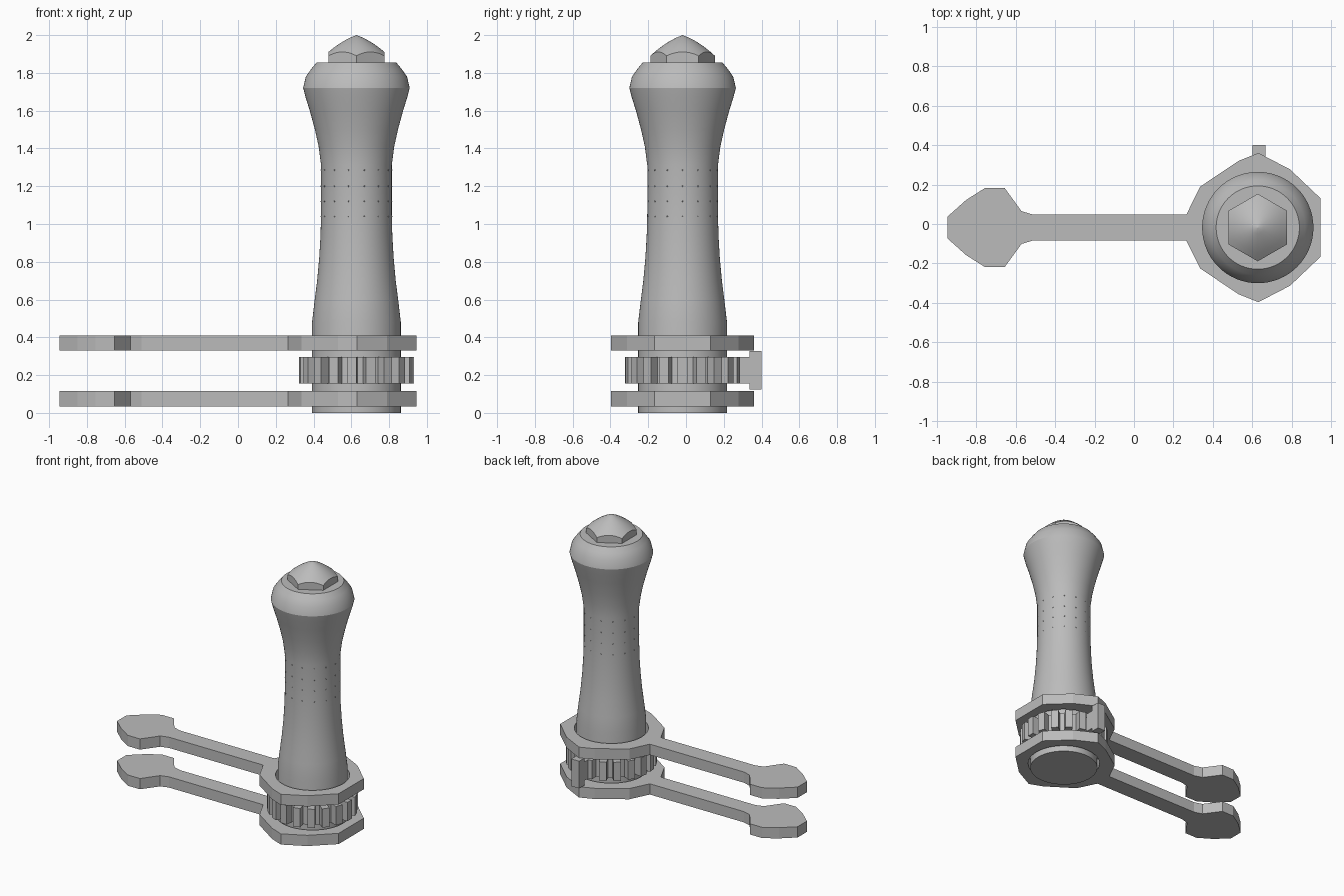
import bpy, bmesh, math
from mathutils import Matrix, Vector

cube = bpy.data.objects.get("Cube")
if cube:
    bpy.data.objects.remove(cube)

CX, CY = 0.627, -0.018          # axis of the handle

grey = bpy.data.materials.new("plain grey")
grey.use_nodes = True
colour = (0.5, 0.5, 0.5, 1)
grey.diffuse_color = colour
grey.node_tree.nodes["Principled BSDF"].inputs["Base Color"].default_value = colour


def finish(name, bm, smooth=False):
    """Turn a bmesh into a named, coloured object."""
    bmesh.ops.recalc_face_normals(bm, faces=bm.faces)
    mesh = bpy.data.meshes.new(name)
    bm.to_mesh(mesh)
    bm.free()
    mesh.materials.append(grey)
    obj = bpy.data.objects.new(name, mesh)
    bpy.context.collection.objects.link(obj)
    if smooth:
        bpy.ops.object.select_all(action='DESELECT')
        obj.select_set(True)
        bpy.context.view_layer.objects.active = obj
        bpy.ops.object.shade_smooth_by_angle(angle=math.radians(25))
    return obj


def loft(bm, rings):
    """Skin closed rings of points and cap both ends."""
    rows = [[bm.verts.new(p) for p in ring] for ring in rings]
    n = len(rows[0])
    for a, b in zip(rows, rows[1:]):
        for i in range(n):
            j = (i + 1) % n
            bm.faces.new((a[i], a[j], b[j], b[i]))
    bm.faces.new(rows[0][::-1])
    bm.faces.new(rows[-1])


def circle(r, z, n=64):
    return [(CX + r * math.cos(math.tau * i / n), CY + r * math.sin(math.tau * i / n), z)
            for i in range(n)]


def box(bm, x0, x1, y0, y1, z0, z1, turn=Matrix()):
    size = Matrix.Diagonal((x1 - x0, y1 - y0, z1 - z0, 1))
    middle = Vector((x0 + x1, y0 + y1, z0 + z1)) / 2
    bmesh.ops.create_cube(bm, size=1, matrix=turn @ Matrix.Translation(middle) @ size)


# Turned handle running down through both plates
profile = [(.235, 0), (.235, .48), (.222, .59), (.208, .7), (.197, .82), (.19, .94),
           (.187, 1.06), (.187, 1.31), (.2, 1.41), (.22, 1.5), (.247, 1.6),
           (.269, 1.67), (.282, 1.72), (.268, 1.78), (.24, 1.82), (.211, 1.855)]
bm = bmesh.new()
loft(bm, [circle(r, z) for r, z in profile])
finish("handle", bm, True)

# Tiny grip studs in four rows
bm = bmesh.new()
for z in (1.04, 1.12, 1.2, 1.285):
    for k in range(14):
        a = math.tau * (k + .5) / 14 - math.pi / 2
        at = (CX + .187 * math.cos(a), CY + .187 * math.sin(a), z)
        bmesh.ops.create_icosphere(bm, subdivisions=1, radius=.004,
                                   matrix=Matrix.Translation(at))
finish("grip_studs", bm)

# Hexagonal domed nut
def nut_ring(f, z=None):
    ring = []
    for i in range(48):
        a = math.tau * i / 48
        r = f * .148 / math.cos((a + math.pi / 6) % (math.pi / 3) - math.pi / 6)
        h = 2 - .35 * r - 1.7 * r * r if z is None else z
        ring.append((CX + r * math.cos(a), CY + r * math.sin(a), h))
    return ring


bm = bmesh.new()
loft(bm, [nut_ring(1, 1.85)] + [nut_ring(f) for f in (1, .8, .6, .4, .2, .01)])
finish("top_nut", bm, True)

# Two lever plates: half outline mirrored about the axis, with a shaft hole
half = [(.945, .148), (.79, .295), (.63, .378), (.53, .338), (.335, .207), (.265, .065),
        (-.51, .065), (-.57, .083), (-.655, .2), (-.755, .2), (-.85, .14), (-.945, .055)]
outline = [(x, CY + y) for x, y in half] + [(x, CY - y) for x, y in reversed(half)]


def plate(name, z0, z1):
    curve = bpy.data.curves.new(name, 'CURVE')
    curve.dimensions = '2D'
    curve.fill_mode = 'BOTH'
    curve.extrude = (z1 - z0) / 2
    for pts in (outline, [p[:2] for p in circle(.25, 0, 48)]):
        spline = curve.splines.new('POLY')
        spline.points.add(len(pts) - 1)
        for point, (x, y) in zip(spline.points, pts):
            point.co = (x, y, 0, 1)
        spline.use_cyclic_u = True
    temp = bpy.data.objects.new(name + "_outline", curve)
    bpy.context.collection.objects.link(temp)
    graph = bpy.context.evaluated_depsgraph_get()
    bm = bmesh.new()
    bm.from_mesh(temp.evaluated_get(graph).to_mesh())
    bpy.data.objects.remove(temp)
    bmesh.ops.remove_doubles(bm, verts=bm.verts, dist=.0001)
    bmesh.ops.translate(bm, verts=bm.verts, vec=(0, 0, (z0 + z1) / 2))
    for face in bm.faces:
        face.smooth = False
    finish(name, bm)


plate("lower_lever_plate", .035, .115)
plate("upper_lever_plate", .33, .41)

# Ratchet wheel: hub with evenly spaced teeth
bm = bmesh.new()
loft(bm, [circle(.25, .155), circle(.25, .295)])
finish("ratchet_hub", bm, True)

bm = bmesh.new()
for k in range(19):
    turn = Matrix.Translation((CX, CY, 0)) @ Matrix.Rotation(math.tau * k / 19, 4, 'Z')
    box(bm, .23, .305, -.026, .026, .155, .295, turn)
finish("ratchet_teeth", bm)

# Pawl behind the wheel
bm = bmesh.new()
box(bm, .6, .665, .335, .4, .125, .328)
box(bm, .605, .66, .27, .336, .155, .295)
finish("pawl", bm)
